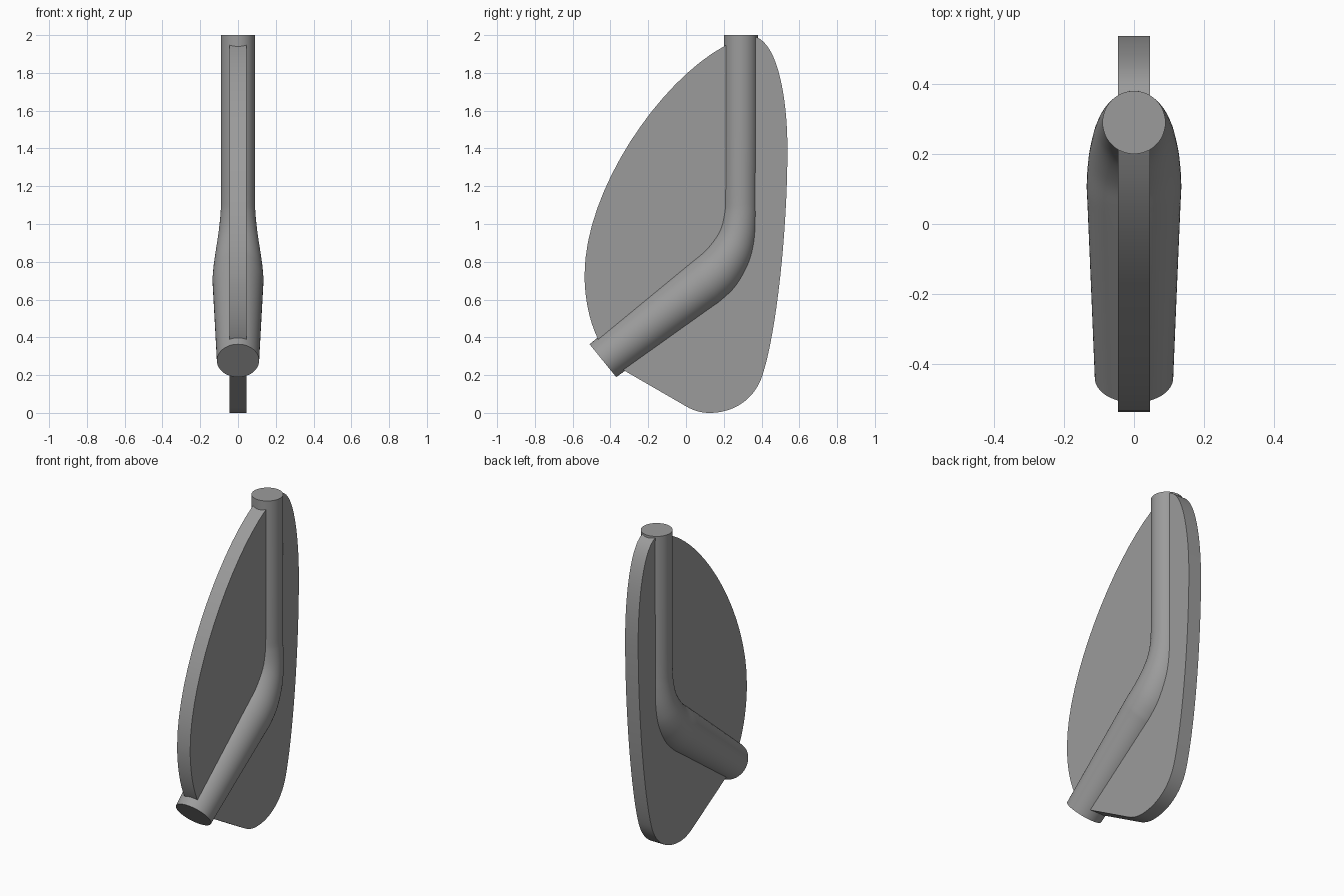
import bpy, bmesh, math
from mathutils import Vector
from mathutils.geometry import interpolate_bezier

if "Cube" in bpy.data.objects:
    bpy.data.objects.remove(bpy.data.objects["Cube"])

grey = bpy.data.materials.new("dark_grey")
grey.diffuse_color = (.33, .33, .33, 1)
grey.use_nodes = True
grey.node_tree.nodes["Principled BSDF"].inputs["Base Color"].default_value = grey.diffuse_color


def catmull(p0, p1, p2, p3, t):
    return 0.5 * (2 * p1 + (p2 - p0) * t + (2 * p0 - 5 * p1 + 4 * p2 - p3) * t * t
                  + (3 * p1 - p0 - 3 * p2 + p3) * t ** 3)


def smooth(points, steps):
    out, last = [], len(points) - 1
    for i in range(last):
        q = [Vector(points[min(max(i + k, 0), last)]) for k in (-1, 0, 1, 2)]
        out += [catmull(*q, s / steps) for s in range(steps)]
    return out + [Vector(points[-1])]


def loft(name, rings):
    # Skin a stack of closed rings and cap both ends
    bm = bmesh.new()
    loops = [[bm.verts.new(p) for p in ring] for ring in rings]
    n = len(loops[0])
    for a, b in zip(loops, loops[1:]):
        for i in range(n):
            j = (i + 1) % n
            bm.faces.new((a[i], a[j], b[j], b[i]))
    bm.faces.new(loops[0])
    bm.faces.new(loops[-1])
    bmesh.ops.recalc_face_normals(bm, faces=bm.faces)
    mesh = bpy.data.meshes.new(name)
    bm.to_mesh(mesh)
    bm.free()
    mesh.materials.append(grey)
    obj = bpy.data.objects.new(name, mesh)
    bpy.context.collection.objects.link(obj)
    bpy.ops.object.select_all(action='DESELECT')
    obj.select_set(True)
    bpy.context.view_layer.objects.active = obj
    bpy.ops.object.shade_smooth_by_angle(angle=math.radians(30))


# Flat blade: outline in y, z as a closed chain of Bezier spans (anchor, two handles)
spans = [((-.537, .73), (-.537, 1.18), (-.14, 1.755)),    # leading side
         ((.2, 1.94), (.26, 1.975), (.31, 2.0)),          # tip
         ((.37, 1.99), (.49, 1.95), (.537, 1.65)),
         ((.537, 1.4), (.537, .95), (.477, .42)),         # trailing side
         ((.405, .2), (.36, .06), (.24, 0)),              # foot
         ((.125, 0), (.075, 0), (.035, .015)),
         ((0, .035), (-.107, .097), (-.213, .158)),
         ((-.32, .22), (-.47, .31), (-.537, .53))]
profile = []
for i, (p, h1, h2) in enumerate(spans):
    end = spans[(i + 1) % len(spans)][0]
    profile += interpolate_bezier(Vector(p), Vector(h1), Vector(h2), Vector(end), 17)[:-1]
loft("blade", [[(x, p[0], p[1]) for p in profile] for x in (-.045, .045)])

# Bent rod: each round section is inner edge (y, z), outer edge (y, z), radius
sections = [(-.51, .363, -.37, .19, .112), (-.23, .5815, -.095, .3975, .1235),
            (-.006, .756, .125, .5635, .133), (.05, .80, .18, .605, .135),
            (.11, .855, .26, .68, .13), (.165, .922, .325, .80, .117),
            (.195, .985, .354, .91, .104), (.206, 1.06, .366, 1.04, .093),
            (.2, 1.15, .376, 1.15, .09), (.2, 1.5, .38, 1.5, .09),
            (.2, 2, .38, 2, .09)]
rings = []
for ay, az, by, bz, r in smooth(sections, 4):
    a, b = Vector((0, ay, az)), Vector((0, by, bz))
    mid, across = (a + b) / 2, (b - a).normalized()
    angles = [math.tau * k / 48 for k in range(48)]
    rings.append([mid + r * (across * math.cos(t) + Vector((math.sin(t), 0, 0)))
                  for t in angles])
loft("bent_rod", rings)
